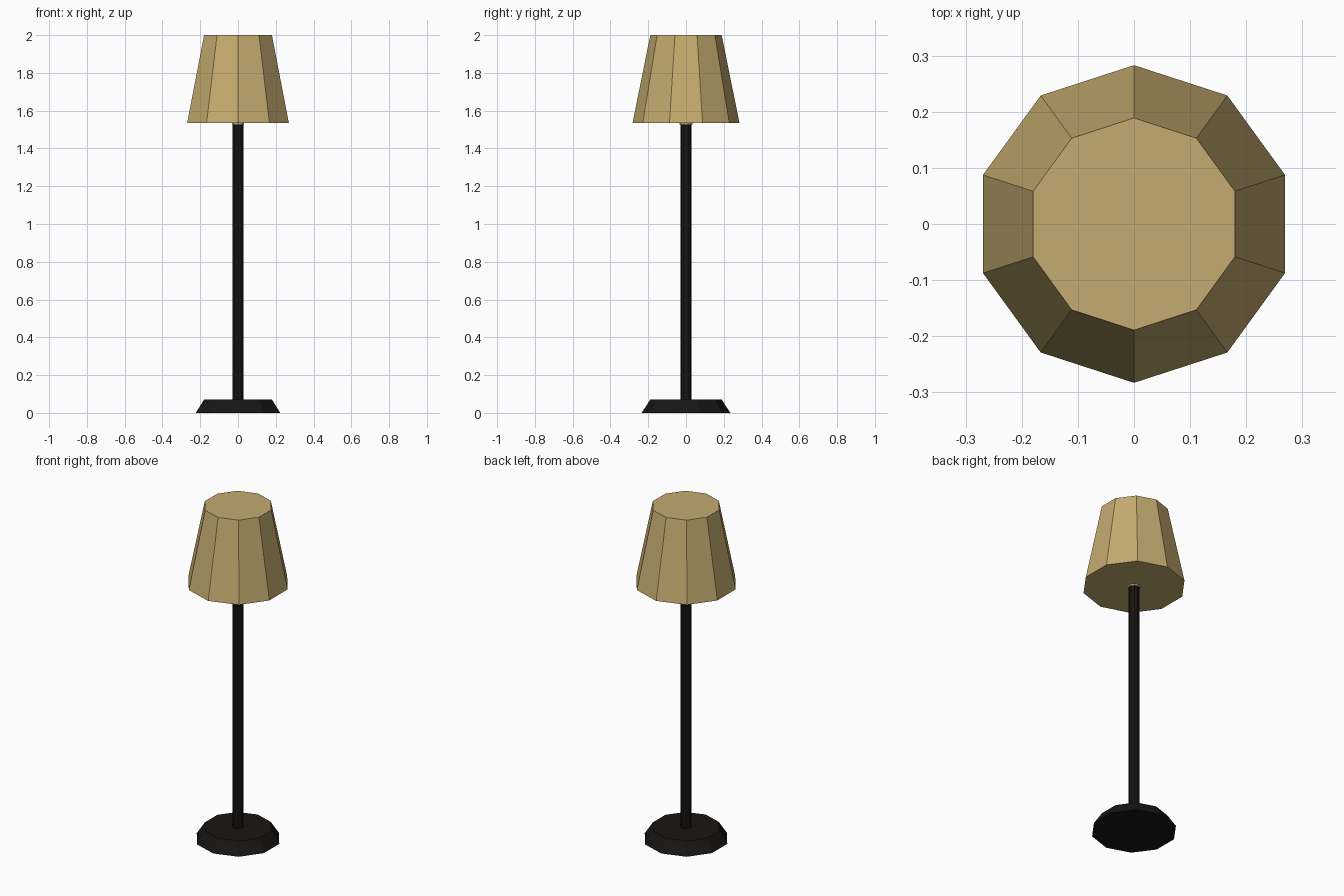
import bpy

if "Cube" in bpy.data.objects:
    bpy.data.objects.remove(bpy.data.objects["Cube"])


def material(name, color):
    mat = bpy.data.materials.new(name)
    mat.diffuse_color = (*color, 1)
    mat.use_nodes = True
    mat.node_tree.nodes["Principled BSDF"].inputs["Base Color"].default_value = mat.diffuse_color
    return mat


def frustum(name, r_bottom, r_top, z0, z1, mat, sides=10):
    # The first corner of the ring lies on the y axis
    bpy.ops.mesh.primitive_cone_add(vertices=sides, radius1=r_bottom, radius2=r_top,
                                    depth=z1 - z0, location=(0, 0, (z0 + z1) / 2))
    obj = bpy.context.object
    obj.name = name
    obj.data.materials.append(mat)
    return obj


black = material("black_metal", (0.009, 0.008, 0.007))
fabric = material("tan_fabric", (0.55, 0.41, 0.16))

# Weighted foot with sloping rim
frustum("base", 0.235, 0.188, 0.0, 0.072, black)

# Upright pole
frustum("pole", 0.03, 0.03, 0.072, 1.535, black)

# Small collar where the pole meets the shade
frustum("collar", 0.034, 0.034, 1.526, 1.54, fabric)

# Closed tapered lampshade
frustum("lampshade", 0.283, 0.189, 1.535, 2.0, fabric)
